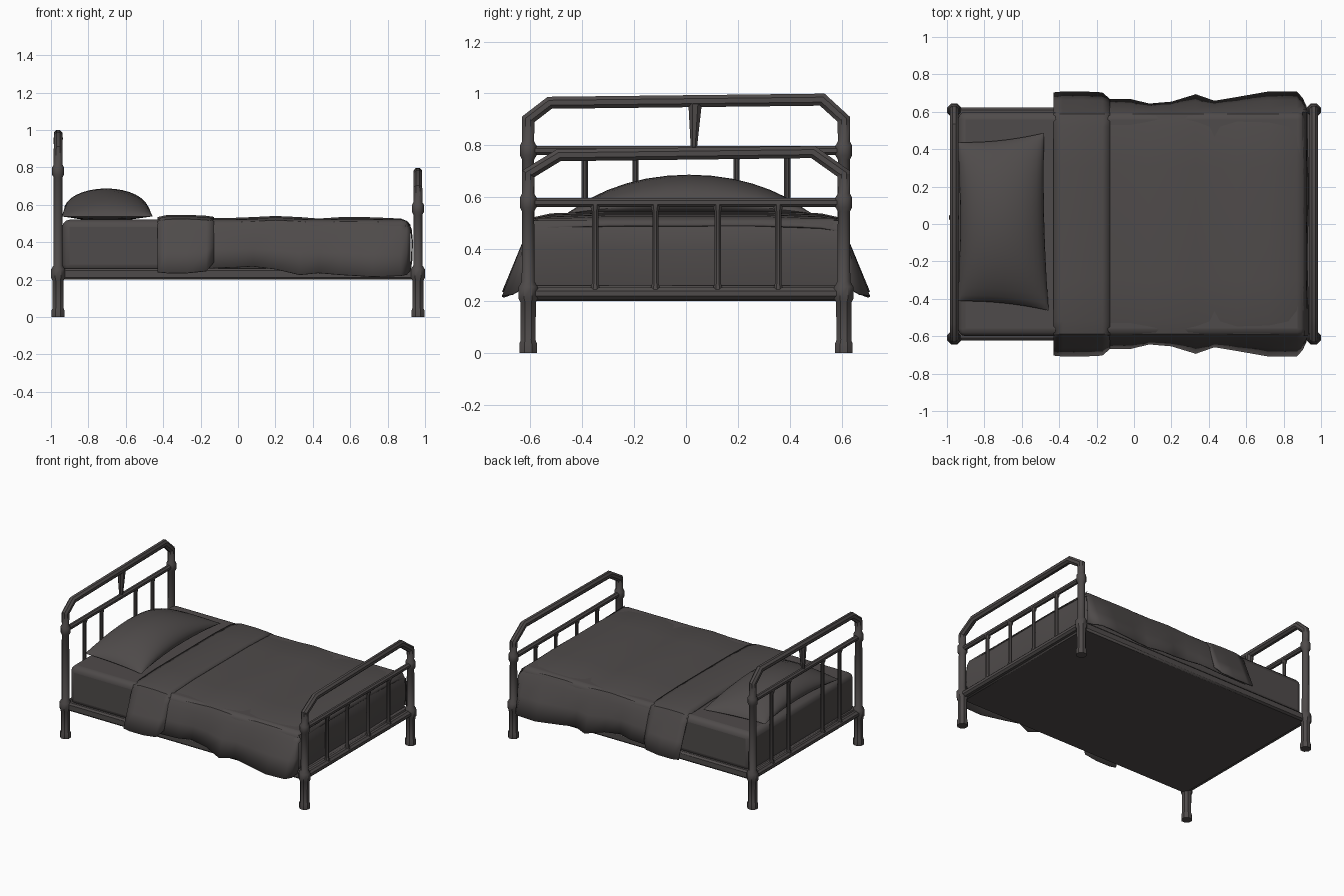
import bpy, bmesh, math
from mathutils import Vector

if "Cube" in bpy.data.objects:
    bpy.data.objects.remove(bpy.data.objects["Cube"])

charcoal = bpy.data.materials.new("charcoal")
charcoal.diffuse_color = (0.078, 0.070, 0.069, 1)
charcoal.use_nodes = True
charcoal.node_tree.nodes["Principled BSDF"].inputs["Base Color"].default_value = charcoal.diffuse_color


def add_mesh(name, verts, faces):
    me = bpy.data.meshes.new(name)
    me.from_pydata(verts, [], faces)
    bm = bmesh.new()
    bm.from_mesh(me)
    bmesh.ops.recalc_face_normals(bm, faces=bm.faces)
    bm.to_mesh(me)
    bm.free()
    ob = bpy.data.objects.new(name, me)
    bpy.context.collection.objects.link(ob)
    me.materials.append(charcoal)
    return ob


def grid_faces(rows, cols):
    return [(r * cols + c, r * cols + c + 1, (r + 1) * cols + c + 1, (r + 1) * cols + c)
            for r in range(rows - 1) for c in range(cols - 1)]


def tube(name, pts, radii, sides=8):
    """Capped pipe along points in a plane of constant x."""
    pts = [Vector(p) for p in pts]
    if not isinstance(radii, (list, tuple)):
        radii = [radii] * len(pts)
    verts, n = [], len(pts)
    for i, p in enumerate(pts):
        a = (p - pts[i - 1]).normalized() if i else None
        b = (pts[i + 1] - p).normalized() if i < n - 1 else None
        a, b = a or b, b or a
        t = (a + b).normalized()
        side = Vector((1, 0, 0))
        up = t.cross(side).normalized() / max(0.5, t.dot(a))
        for k in range(sides):
            w = 2 * math.pi * (k + 0.5) / sides
            verts.append(p + radii[i] * (math.cos(w) * side + math.sin(w) * up))
    faces = [(r * sides + k, r * sides + (k + 1) % sides,
              (r + 1) * sides + (k + 1) % sides, (r + 1) * sides + k)
             for r in range(n - 1) for k in range(sides)]
    faces += [tuple(range(sides)), tuple(range((n - 1) * sides, n * sides))]
    return add_mesh(name, verts, faces)


def box(name, lo, hi, bevel, segments=1):
    v = [(x, y, z) for x in (lo[0], hi[0]) for y in (lo[1], hi[1]) for z in (lo[2], hi[2])]
    f = [(0, 1, 3, 2), (4, 5, 7, 6), (0, 1, 5, 4), (2, 3, 7, 6), (0, 2, 6, 4), (1, 3, 7, 5)]
    ob = add_mesh(name, v, f)
    m = ob.modifiers.new("bevel", 'BEVEL')
    m.width, m.segments = bevel, segments
    return ob


# Bed ends: posts with collars, bent top rail, cross rails, spindles
def bed_end(name, x, mid, shoulder, top, corner_y, spindle_ys):
    for s, side in ((-1, "front"), (1, "back")):
        prof = [(0, .037), (.035, .037), (.05, .031), (.195, .032), (.21, .04), (.255, .04),
                (.275, .027), (mid - .035, .025), (mid - .02, .034), (mid + .02, .034),
                (mid + .035, .025), (shoulder, .026)]
        tube(f"{name}_{side}_post", [(x, s * .608, z) for z, r in prof], [r for z, r in prof])
    tube(name + "_top_rail",
         [(x, -.608, shoulder - .03), (x, -.608, shoulder), (x, -corner_y, top - .006),
          (x, corner_y, top + .006), (x, .608, shoulder), (x, .608, shoulder - .03)], .025)
    tube(name + "_middle_rail", [(x, -.6, mid), (x, .6, mid)], .019)
    tube(name + "_lower_rail", [(x, -.6, .23), (x, .6, .23)], .025)
    for i, y in enumerate(spindle_ys):
        prof = [(.22, .02), (.25, .019), (.27, .013), (mid - .035, .013),
                (mid - .02, .019), (mid, .019)]
        tube(f"{name}_spindle_{i}", [(x, y, z) for z, r in prof], [r for z, r in prof])


bed_end("headboard", -.962, .78, .90, .97, .525, (-.39, -.195, .195, .39))
bed_end("footboard", .962, .58, .69, .768, .49, (-.35, -.118, .122, .355))
tube("headboard_top_strut", [(-.962, .03, .78), (-.962, .035, .96)], [.012, .028])

# Bed base and mattress
box("bed_base", (-.96, -.622, .2), (.955, .622, .26), .012)
box("mattress", (-.94, -.6, .24), (.915, .6, .52), .04, 3)


# Draped covers: each station is x, top height, hem y, hem z
def drape(name, stations, thickness):
    verts = []
    for x, top, hy, hz in stations:
        half = [(0, top), (.3, top), (.52, top - .008), (.585, top - .022), (.612, .46),
                (.612 + (hy - .612) * .5, (.46 + hz) * .5), (hy, hz)]
        verts += [(x, -y, z) for y, z in reversed(half)] + [(x, y, z) for y, z in half[1:]]
    ob = add_mesh(name, verts, grid_faces(len(stations), 13))
    m = ob.modifiers.new("thickness", 'SOLIDIFY')
    m.thickness, m.offset = thickness, 0
    return ob


drape("blanket", [
    (-.40, .525, .66, .26), (-.14, .526, .665, .26), (-.02, .526, .665, .265),
    (.08, .53, .64, .27), (.2, .536, .65, .255), (.33, .53, .69, .225),
    (.43, .522, .655, .235), (.55, .53, .675, .225), (.72, .529, .705, .215),
    (.87, .522, .705, .22), (.90, .51, .67, .225), (.92, .49, .625, .25)], .008)
drape("folded_sheet", [
    (-.43, .53, .70, .24), (-.38, .541, .705, .235), (-.27, .542, .705, .235),
    (-.17, .537, .70, .245), (-.13, .531, .665, .29)], .008)

# Blanket end hanging behind the footboard
end_rows = [(.905, .51), (.925, .47), (.932, .4), (.928, .3), (.92, .245)]
ys = [-.6 + 1.2 * i / 10 for i in range(11)]
add_mesh("blanket_foot_drop",
         [(x + .004 * math.sin(9 * y), y, z) for x, z in end_rows for y in ys],
         grid_faces(len(end_rows), len(ys)))

# Pillow: two bulged sheets meeting at a seam
N = 16
verts = []
for sgn, h in ((1, .115), (-1, .06)):
    for i in range(N + 1):
        u = -math.cos(math.pi * i / N)
        for j in range(N + 1):
            v = -math.cos(math.pi * j / N)
            x = -.705 + u * (.225 + .012 * v * v) - .012 * v * (u + 1) / 2
            y = .012 + v * (.435 + .015 * u * u) + .025 * u * v
            bulge = ((1 - u * u) ** .5) * max(0, 1 - v * v) ** .6
            verts.append((x, y, .572 - .035 * v * v + sgn * h * bulge))
half = grid_faces(N + 1, N + 1)
off = (N + 1) ** 2
pillow = add_mesh("pillow", verts, half + [tuple(k + off for k in f) for f in half])
bm = bmesh.new()
bm.from_mesh(pillow.data)
bmesh.ops.remove_doubles(bm, verts=bm.verts, dist=.0005)
bmesh.ops.recalc_face_normals(bm, faces=bm.faces)
bm.to_mesh(pillow.data)
bm.free()

# Smooth shading with sharp edges kept
for ob in bpy.context.scene.objects:
    ob.select_set(True)
bpy.context.view_layer.objects.active = pillow
bpy.ops.object.shade_smooth_by_angle(angle=math.radians(40))
